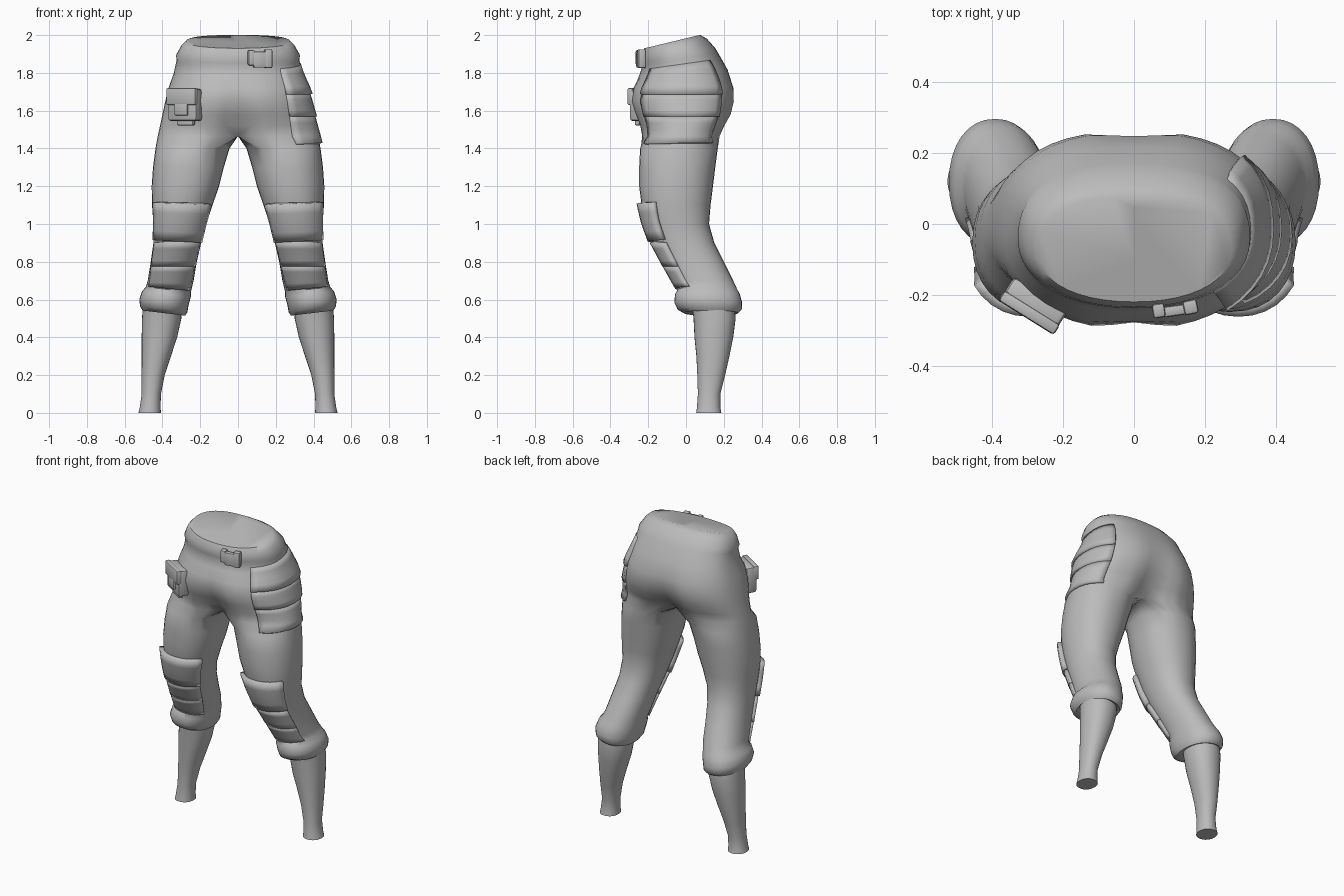
import bpy, bmesh, math
from mathutils import Vector, Matrix

if "Cube" in bpy.data.objects:
    bpy.data.objects.remove(bpy.data.objects["Cube"])

grey = bpy.data.materials.new("cloth_grey")
grey.diffuse_color = (0.5, 0.5, 0.5, 1)
grey.use_nodes = True
grey.node_tree.nodes["Principled BSDF"].inputs["Base Color"].default_value = grey.diffuse_color
N = 32
# hips: z, half width, front y, back y, centre crease, tilt with y
HIPS = [(1.983, .275, -.22, .075, 0, .24), (1.955, .30, -.235, .11, 0, .24),
        (1.90, .328, -.238, .155, 0, .2), (1.875, .325, -.232, .17, 0, .18),
        (1.80, .34, -.25, .22, 0, .08), (1.72, .368, -.285, .258, .01, 0),
        (1.65, .385, -.298, .262, .02, 0), (1.58, .40, -.275, .245, .035, 0),
        (1.52, .413, -.25, .21, .05, 0), (1.465, .425, -.24, .185, .08, 0)]
# legs: z, inner x, outer x, front y, back y
LEGS = [(1.40, .045, .437, -.243, .168), (1.30, .075, .45, -.248, .155),
        (1.20, .10, .457, -.248, .143), (1.10, .135, .455, -.235, .13),
        (1.0, .168, .448, -.21, .122), (.90, .195, .448, -.172, .15),
        (.80, .218, .462, -.12, .20), (.70, .235, .478, -.07, .25),
        (.655, .25, .488, -.045, .272), (.63, .25, .508, -.058, .285),
        (.585, .262, .523, -.062, .297), (.548, .268, .518, -.045, .295),
        (.528, .28, .505, -.01, .275), (.535, .30, .505, .035, .26),
        (.50, .30, .508, .04, .263), (.40, .322, .51, .045, .25),
        (.30, .355, .51, .055, .23), (.20, .388, .51, .06, .207),
        (.10, .408, .51, .063, .182), (.03, .41, .52, .058, .182),
        (0, .408, .527, .054, .187)]


def power(v, p):
    return math.copysign(abs(v) ** p, v)


def hip_ring(z, w, yf, yb, crease, tilt):
    """Half of the hips: an outer arc, closed by a straight line on x = 0."""
    cy, ry, pts = (yf + yb) / 2, (yb - yf) / 2, []
    for i in range(N):
        k = i if i <= N // 2 else i - N
        if abs(k) <= 11:
            a = k / 11 * math.pi / 2
            p = .8 if k > 0 else .92
            x = w * max(math.cos(a), 0) ** p if abs(k) < 11 else 0
            y = cy + ry * power(math.sin(a), p)
            y -= math.copysign(crease * max(0, abs(k) - 9) / 2, k)
        else:
            x, y = 0, (yb - crease) + (yf - yb + 2 * crease) * (i - 11) / 10
        pts.append(Vector((x, y, z + tilt * y)))
    return pts


def leg_ring(z, xi, xo, yf, yb):
    tilt = .12 if .52 < z < .66 else 0   # turned-up cuff leans outward
    pts = []
    for i in range(N):
        a = 2 * math.pi * i / N
        x = (xi + xo) / 2 + (xo - xi) / 2 * power(math.cos(a), .92)
        y = (yf + yb) / 2 + (yb - yf) / 2 * power(math.sin(a), .92)
        pts.append(Vector((x, y, z + tilt * (x - .39))))
    return pts


LEVELS = [r[0] for r in HIPS + LEGS]
RINGS = [hip_ring(*r) for r in HIPS] + [leg_ring(*r) for r in LEGS]


def finish(name, bm, angle=40, mirror=False):
    me = bpy.data.meshes.new(name)
    bm.to_mesh(me)
    bm.free()
    ob = bpy.data.objects.new(name, me)
    bpy.context.collection.objects.link(ob)
    me.materials.append(grey)
    if mirror:
        m = ob.modifiers.new("mirror", 'MIRROR')
        m.use_clip = True
        m.merge_threshold = .0005
    bpy.context.view_layer.objects.active = ob
    ob.select_set(True)
    bpy.ops.object.shade_smooth_by_angle(angle=math.radians(angle))
    ob.select_set(False)
    return ob


# trousers and lower legs
bm = bmesh.new()
rows = [[bm.verts.new(p) for p in ring] for ring in RINGS]
for a, b in zip(rows, rows[1:]):
    for i in range(N):
        j = (i + 1) % N
        quad = (b[i], b[j], a[j], a[i])
        if any(v.co.x > 1e-5 for v in quad):
            bm.faces.new(quad)
bm.faces.new(rows[0])
bm.faces.new(rows[-1][::-1])
finish("trousers", bm, 50, True)


def surface(z, i, off):
    """Point on the trousers, pushed outward."""
    n = next(n for n in range(len(LEVELS) - 1) if LEVELS[n] >= z >= LEVELS[n + 1])
    f = (LEVELS[n] - z) / (LEVELS[n] - LEVELS[n + 1])
    pts = [RINGS[n][q % N].lerp(RINGS[n + 1][q % N], f) for q in (i - 1, i, i + 1)]
    d = pts[2] - pts[0]
    return pts[1] + Vector((d.y, -d.x, 0)).normalized() * off


def plate(name, z0, z1, k0, k1, off0, off1, mirror=False, slant=0, steps=4):
    """Curved plate over the trousers; off0 below, off1 above."""
    bm = bmesh.new()
    grid = []
    for s in range(steps + 1):
        f = s / steps
        grid.append([bm.verts.new(surface(z0 + (z1 - z0) * f + slant * (k - k0) / (k1 - k0),
                                          k, off0 + (off1 - off0) * f))
                     for k in range(k0, k1 + 1)])
    for a, b in zip(grid, grid[1:]):
        for i in range(len(a) - 1):
            bm.faces.new((a[i], a[i + 1], b[i + 1], b[i]))
    ob = finish(name, bm, 40, mirror)
    so = ob.modifiers.new("thickness", 'SOLIDIFY')
    so.thickness, so.offset = max(off0, off1) + .008, -1


# knee pads, three overlapping segments on each leg
plate("knee_pad_upper", .90, 1.10, -13, -3, .028, .026, True, .015)
plate("knee_pad_middle", .775, .90, -13, -3, .018, .02, True)
plate("knee_pad_lower", .66, .775, -13, -3, .010, .016, True)
# hip plates on one thigh
plate("hip_plate_upper", 1.69, 1.85, -6, 5, .02, .004)
plate("hip_plate_middle", 1.57, 1.69, -6, 5, .016, .008)
plate("hip_plate_lower", 1.43, 1.57, -6, 5, .016, .008)


def box(name, loc, size, turn=0, lean=0, bevel=.008):
    bm = bmesh.new()
    bmesh.ops.create_cube(bm, size=1, matrix=Matrix.Diagonal((*size, 1)))
    bmesh.ops.bevel(bm, geom=bm.edges[:], offset=bevel, segments=2, affect='EDGES', profile=.5)
    bm.transform(Matrix.Translation(loc) @ Matrix.Rotation(math.radians(turn), 4, 'Z')
                 @ Matrix.Rotation(math.radians(lean), 4, 'X'))
    finish(name, bm, 35)


# pouch on the other thigh
PC = Vector((-.28, -.225, 1.63))
out = Vector((-math.sin(math.radians(32)), -math.cos(math.radians(32)), 0))
box("pouch", PC, (.18, .07, .17), -32, 0, .015)
box("pouch_flap", PC + out * .03 + Vector((0, 0, .045)), (.185, .035, .09), -32, 0, .01)
box("pouch_tab", PC + out * .036 + Vector((0, 0, -.02)), (.08, .02, .07), -32, 0, .006)
box("pouch_strap", PC + out * .01 + Vector((.01, 0, -.095)), (.10, .03, .025), -32, 0, .006)
# belt buckle
box("buckle_centre", (.115, -.245, 1.87), (.07, .03, .085), 8)
box("buckle_left", (.07, -.245, 1.88), (.035, .04, .08), 8)
box("buckle_right", (.16, -.235, 1.875), (.04, .04, .10), 12)
